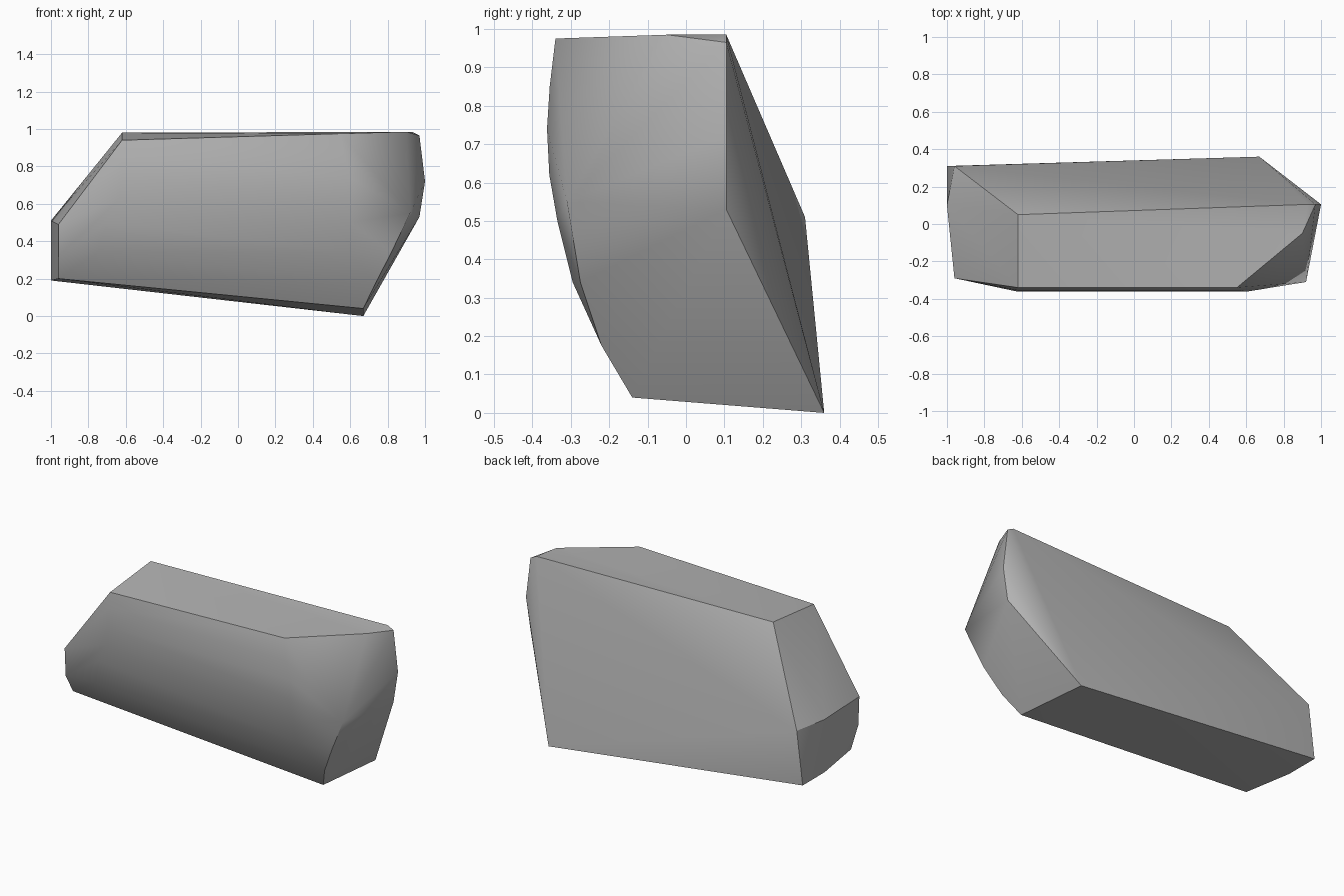
import bpy
import bmesh
import math

default_cube = bpy.data.objects.get("Cube")
if default_cube:
    bpy.data.objects.remove(default_cube, do_unlink=True)


def flat_material(name, level):
    material = bpy.data.materials.new(name)
    material.use_nodes = True
    colour = (level, level, level, 1)
    material.diffuse_color = colour
    shader = material.node_tree.nodes["Principled BSDF"]
    shader.inputs["Base Color"].default_value = colour
    shader.inputs["Roughness"].default_value = 0.9
    return material


def hull_object(name, points, material, smooth_angle):
    """Wrap a convex skin around the chiselled corners."""
    bm = bmesh.new()
    for point in points:
        bm.verts.new(point)
    result = bmesh.ops.convex_hull(bm, input=bm.verts[:])
    leftovers = set(result["geom_interior"] + result["geom_unused"])
    stray = [item for item in leftovers if isinstance(item, bmesh.types.BMVert)]
    bmesh.ops.delete(bm, geom=stray, context="VERTS")
    bmesh.ops.recalc_face_normals(bm, faces=bm.faces[:])
    mesh = bpy.data.meshes.new(name)
    bm.to_mesh(mesh)
    bm.free()
    mesh.materials.append(material)
    obj = bpy.data.objects.new(name, mesh)
    bpy.context.collection.objects.link(obj)
    bpy.ops.object.select_all(action="DESELECT")
    obj.select_set(True)
    bpy.context.view_layer.objects.active = obj
    bpy.ops.object.shade_smooth_by_angle(angle=math.radians(smooth_angle))
    return obj


# Flat top
top = [(-.62, -.34, .94), (-.62, .05, .98), (.55, -.34, .975),
       (.9, -.05, .985), (.93, .105, .985)]

# Narrow left end
left_end = [(-.96, -.29, .49), (-.96, -.28, .32), (-.96, -.21, .2),
            (-1, .1, .51), (-1, .1, .19), (-.96, .31, .51), (-1, .31, .19)]

# Pointed right end with its slanted underside
right_end = [(.97, .105, .965), (1, .105, .72), (.97, .105, .53),
             (.92, -.31, .55), (.82, -.275, .34), (.735, -.22, .175)]

# Sloping base edge
base = [(.67, -.14, .04), (.67, .36, 0)]

# Rounded front: rows of (left x, right x, y, z)
front_rows = [(-.62, .57, -.355, .85), (-.62, .6, -.362, .74),
              (-.64, .6, -.356, .62), (-.7, .6, -.335, .5),
              (-.75, .6, -.295, .34)]
front = [(x, y, z) for left, right, y, z in front_rows for x in (left, right)]

stone = flat_material("stone grey", .45)
hull_object("rock", top + left_end + right_end + base + front, stone, 30)
